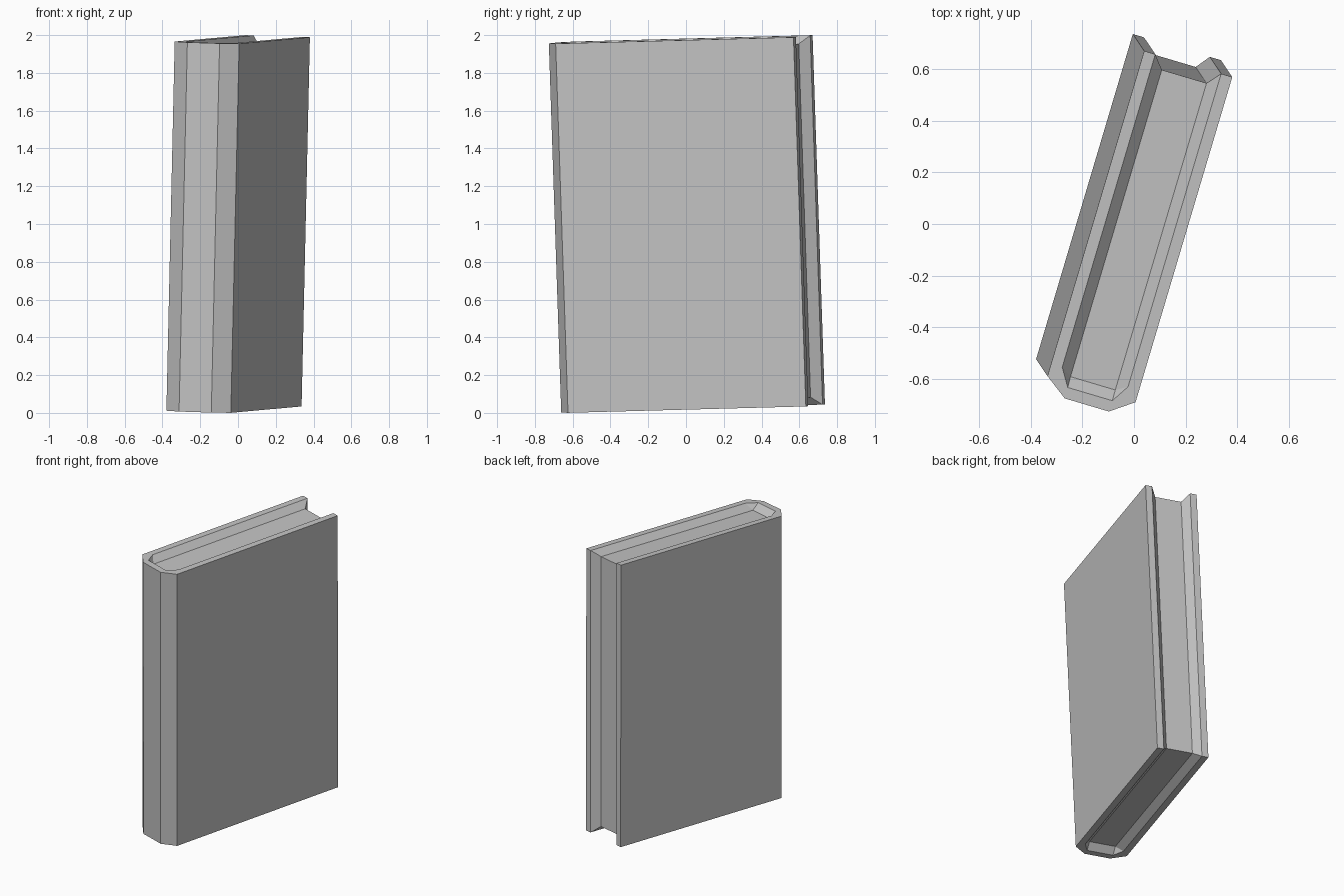
import bpy
import bmesh
from mathutils import Matrix, Vector

default = bpy.data.objects.get("Cube")
if default:
    bpy.data.objects.remove(default, do_unlink=True)

# One plain grey for the whole book
grey = bpy.data.materials.new("plain_grey")
grey.use_nodes = True
grey.diffuse_color = (0.55, 0.55, 0.55, 1)
grey.node_tree.nodes["Principled BSDF"].inputs["Base Color"].default_value = grey.diffuse_color

HEIGHT = 1.956
RECESS = 0.042

# Book axes: along the cover (spine to fore edge), across the thickness, up the spine
along = Vector((0.285, 0.958, 0.0257)).normalized()
up = Vector((0.0225, -0.0335, 1.0))
up = (up - along * up.dot(along)).normalized()
across = along.cross(up)
placement = Matrix((along, across, up)).transposed().to_4x4()
placement.translation = (-0.2085, -0.574, 0.006)


def finish(name, bm):
    bmesh.ops.recalc_face_normals(bm, faces=bm.faces)
    mesh = bpy.data.meshes.new(name)
    bm.to_mesh(mesh)
    bm.free()
    mesh.materials.append(grey)
    obj = bpy.data.objects.new(name, mesh)
    obj.matrix_world = placement
    bpy.context.collection.objects.link(obj)
    return obj


def mirrored(half):
    """Complete a half outline by reflecting it across the thickness."""
    return [(x, -y) for x, y in half] + [(x, y) for x, y in reversed(half)]


# Outlines from fore edge round the spine to the other fore edge
outer = mirrored([(1.314, 0.178), (0, 0.178), (-0.064, 0.089)])
inner = mirrored([(1.314, 0.133), (0.049, 0.133), (-0.02, 0.09)])
pages = mirrored([(1.262, 0.0905), (0.022, 0.0905), (0.022, 0.0905)])

# Cover: each station is a closed loop over the outside, rim and sloped lining
bm = bmesh.new()
stations = []
for o, i, p in zip(outer, inner, pages):
    loop = [(*o, 0), (*o, HEIGHT), (*i, HEIGHT), (*p, HEIGHT - RECESS),
            (*p, RECESS), (*i, 0)]
    stations.append([bm.verts.new(co) for co in loop])
for a, b in zip(stations, stations[1:]):
    for k in range(len(a)):
        n = (k + 1) % len(a)
        if k != 3:  # the page block closes this side
            bm.faces.new((a[k], a[n], b[n], b[k]))
# Fore edge ends of both boards, with the slope leading in to the pages
for s in (stations[0], stations[-1]):
    bm.faces.new((s[0], s[1], s[2], s[5]))
    bm.faces.new((s[2], s[3], s[4], s[5]))
bmesh.ops.remove_doubles(bm, verts=bm.verts, dist=0.0001)
finish("cover", bm)

# Page block
bm = bmesh.new()
bmesh.ops.create_cube(bm, size=1)
start, end, half = pages[1][0], pages[0][0], pages[-1][1]
bmesh.ops.scale(bm, vec=(end - start, 2 * half, HEIGHT - 2 * RECESS), verts=bm.verts)
bmesh.ops.translate(bm, vec=((start + end) / 2, 0, HEIGHT / 2), verts=bm.verts)
finish("page_block", bm)
